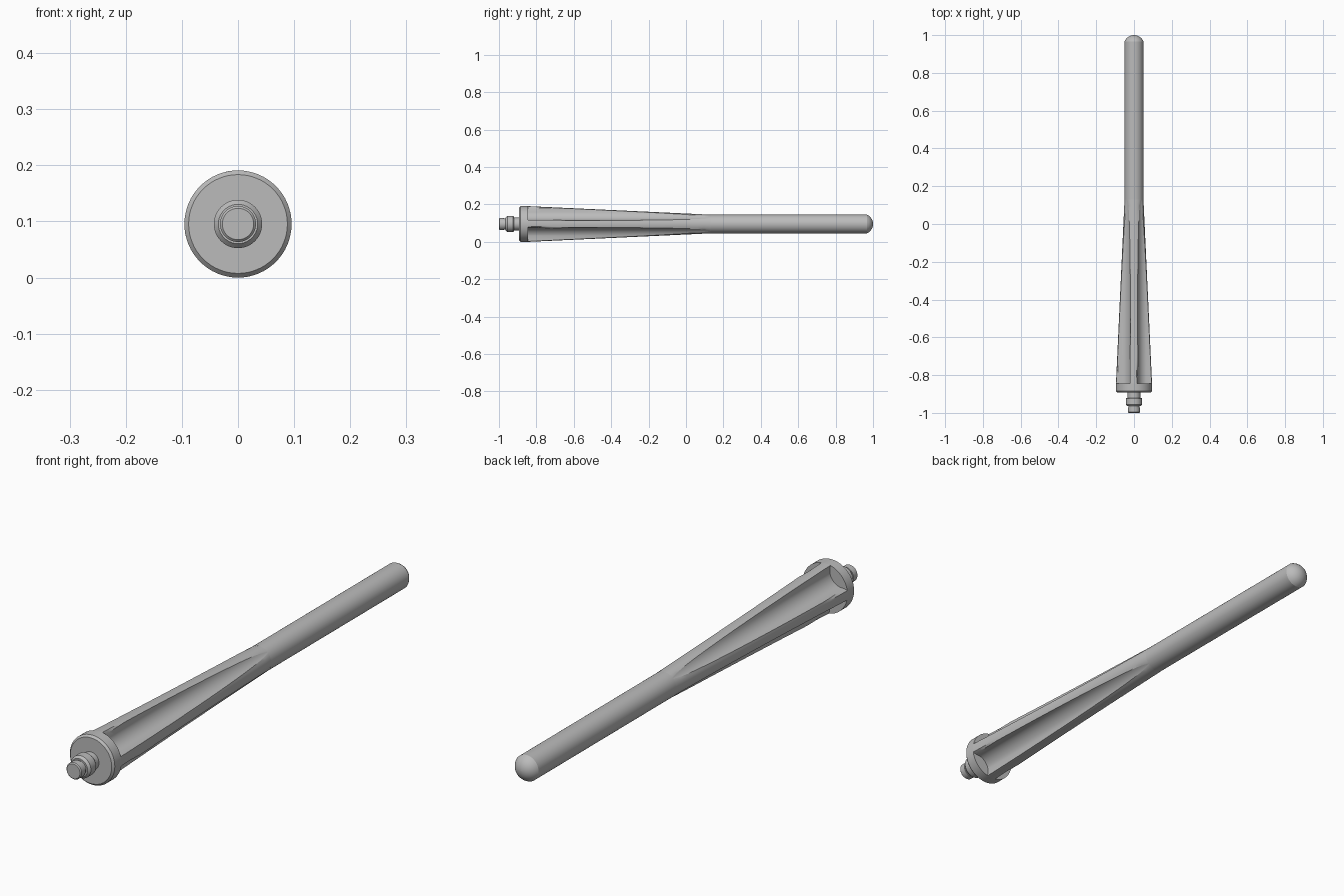
import bpy
import bmesh
from math import sin, cos, pi, sqrt, acos, asin, radians

if "Cube" in bpy.data.objects:
    bpy.data.objects.remove(bpy.data.objects["Cube"])

AXIS_Z = 0.0955      # height of the long axis
BIG, SMALL = 0.0955, 0.05   # flared and straight radii
SEGMENTS = 64

grey = bpy.data.materials.new("plain grey")
grey.use_nodes = True
grey.diffuse_color = (0.5, 0.5, 0.5, 1)
grey.node_tree.nodes["Principled BSDF"].inputs["Base Color"].default_value = (0.5, 0.5, 0.5, 1)


def loft(name, rings):
    """Skin closed rings of (x, y, z) points and cap both ends."""
    bm = bmesh.new()
    loops = [[bm.verts.new(p) for p in ring] for ring in rings]
    for a, b in zip(loops, loops[1:]):
        n = len(a)
        for i in range(n):
            j = (i + 1) % n
            bm.faces.new((a[i], a[j], b[j], b[i]))
    bm.faces.new(loops[0])
    bm.faces.new(loops[-1])
    bmesh.ops.recalc_face_normals(bm, faces=bm.faces)
    mesh = bpy.data.meshes.new(name)
    bm.to_mesh(mesh)
    bm.free()
    mesh.materials.append(grey)
    obj = bpy.data.objects.new(name, mesh)
    bpy.context.collection.objects.link(obj)
    bpy.ops.object.select_all(action="DESELECT")
    obj.select_set(True)
    bpy.context.view_layer.objects.active = obj
    bpy.ops.object.shade_smooth_by_angle(angle=radians(25))
    return obj


def polar(r, angle, y):
    return (r * sin(angle), y, AXIS_Z + r * cos(angle))


def lathe(name, profile):
    """Turn a (radius, y) profile around the long axis."""
    loft(name, [[polar(r, 2 * pi * i / SEGMENTS, y) for i in range(SEGMENTS)]
                for r, y in profile])


# Flared shaft: a cone with four round grooves on the diagonals
GROOVE_R = 0.0555
GROOVE_D = SMALL + GROOVE_R


def fluted_ring(radius, y, rib_steps=6, groove_steps=14):
    cos_edge = (radius**2 + GROOVE_D**2 - GROOVE_R**2) / (2 * GROOVE_D * radius)
    edge = acos(min(1, cos_edge))
    ring = []
    for quarter in range(4):
        middle = pi / 4 + quarter * pi / 2
        for i in range(groove_steps):
            a = edge * (2 * i / groove_steps - 1)
            depth = GROOVE_D * cos(a) - sqrt(max(0, GROOVE_R**2 - (GROOVE_D * sin(a))**2))
            ring.append(polar(min(radius, depth), middle + a, y))
        for i in range(rib_steps):
            a = edge + (pi / 2 - 2 * edge) * i / rib_steps
            ring.append(polar(radius, middle + a, y))
    return ring


START, END, STEPS = -0.845, 0.13, 30
shaft = []
for k in range(STEPS + 1):
    t = k / STEPS
    shaft.append(fluted_ring(BIG + (SMALL + 0.0001 - BIG) * t, START + (END - START) * t))
loft("fluted_shaft", shaft)

# Straight rod with a shallow domed end
RISE = 0.033
dome_r = (SMALL**2 + RISE**2) / (2 * RISE)
sweep = asin(SMALL / dome_r)
dome = [(dome_r * sin(sweep * k / 8), 1 - dome_r + dome_r * cos(sweep * k / 8))
        for k in range(7, 0, -1)]
lathe("straight_rod", [(SMALL, END), (SMALL, 1 - RISE)] + dome + [(0.0005, 1)])

# Round collar with a chamfered front edge
lathe("collar", [(0.088, -0.893), (BIG, -0.885), (BIG, START)])

# Stepped end fitting: neck, flange and tip
lathe("end_fitting", [
    (0.034, -0.89), (0.034, -0.92), (0.040, -0.92), (0.043, -0.924),
    (0.043, -0.955), (0.035, -0.964), (0.029, -0.964), (0.029, -0.972),
    (0.032, -0.972), (0.032, -0.996), (0.028, -1)])
